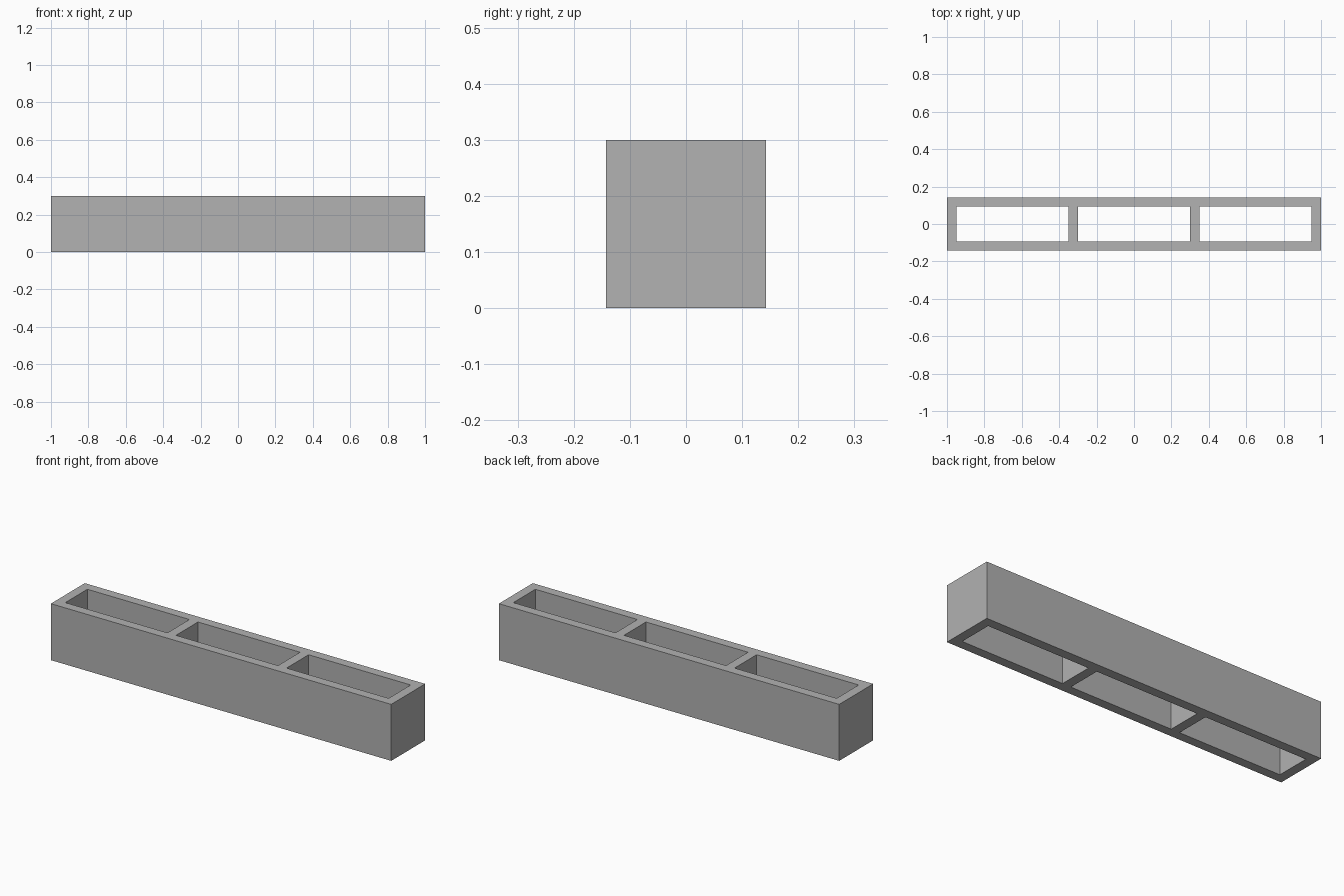
import bpy
import bmesh

cube = bpy.data.objects.get("Cube")
if cube:
    bpy.data.objects.remove(cube, do_unlink=True)

LENGTH, DEPTH, HEIGHT = 2.0, 0.285, 0.30
WALL = 0.05
CELLS = 3

# Plain grey
grey = bpy.data.materials.new("concrete_grey")
grey.use_nodes = True
colour = (0.445, 0.445, 0.445, 1.0)
grey.diffuse_color = colour
grey.node_tree.nodes["Principled BSDF"].inputs["Base Color"].default_value = colour

# Plan lines: wall, opening, wall, ... along the length and across the depth
opening = (LENGTH - WALL * (CELLS + 1)) / CELLS
xs = [-LENGTH / 2]
for i in range(CELLS):
    xs += [xs[-1] + WALL, xs[-1] + WALL + opening]
xs.append(LENGTH / 2)
ys = [-DEPTH / 2, -DEPTH / 2 + WALL, DEPTH / 2 - WALL, DEPTH / 2]

# Plan of the walls, leaving the three openings empty
bm = bmesh.new()
grid = [[bm.verts.new((x, y, 0)) for y in ys] for x in xs]
for i in range(len(xs) - 1):
    for j in range(len(ys) - 1):
        if j == 1 and i % 2 == 1:
            continue
        bm.faces.new((grid[i][j], grid[i + 1][j], grid[i + 1][j + 1], grid[i][j + 1]))

# Raise the plan into hollow through-cells
raised = bmesh.ops.extrude_face_region(bm, geom=bm.faces[:], use_keep_orig=True)
top = [v for v in raised["geom"] if isinstance(v, bmesh.types.BMVert)]
bmesh.ops.translate(bm, verts=top, vec=(0, 0, HEIGHT))
bmesh.ops.recalc_face_normals(bm, faces=bm.faces[:])

mesh = bpy.data.meshes.new("hollow_block")
bm.to_mesh(mesh)
bm.free()
mesh.materials.append(grey)
block = bpy.data.objects.new("hollow_block", mesh)
bpy.context.collection.objects.link(block)
